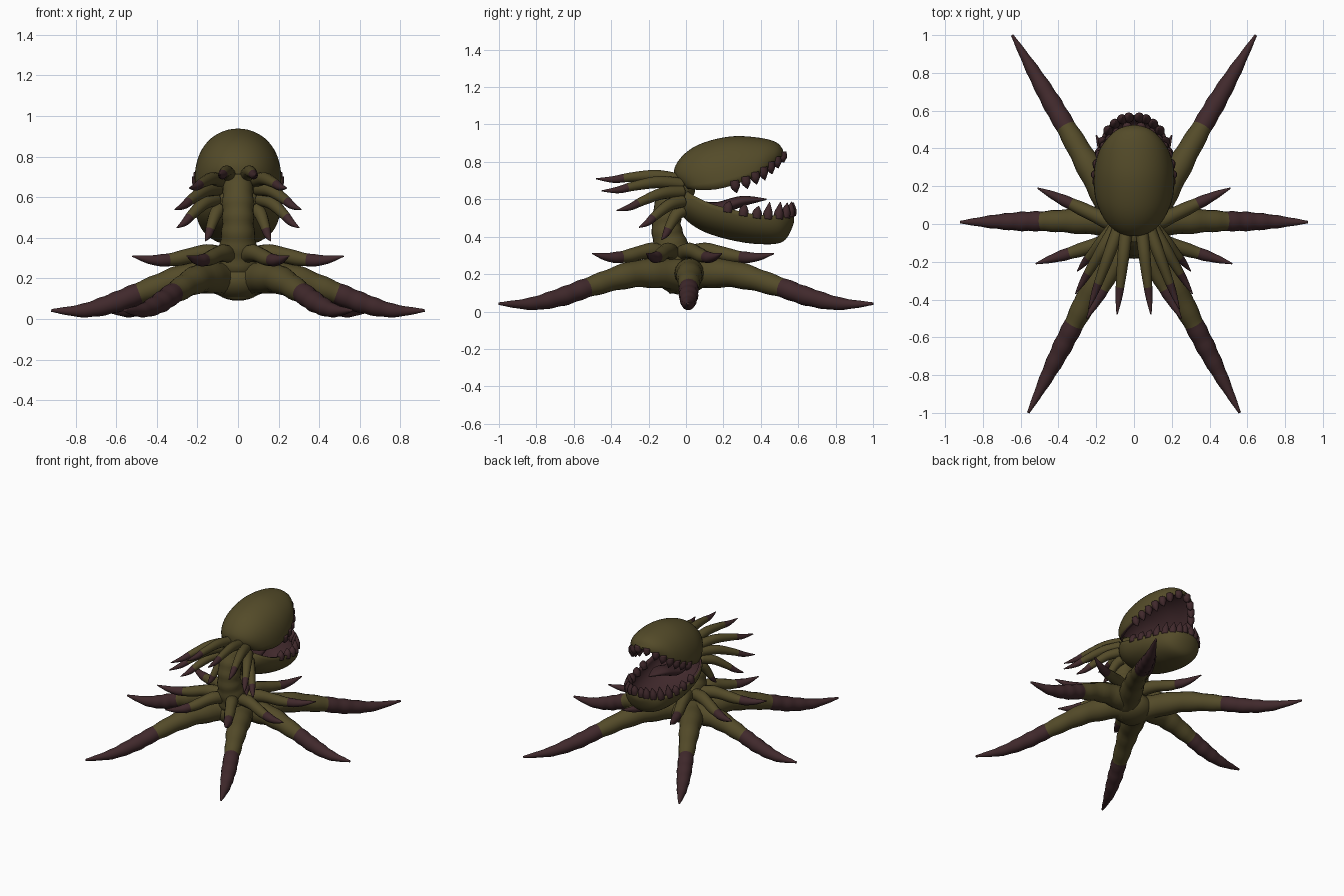
import bpy, bmesh, math
from mathutils import Vector

if "Cube" in bpy.data.objects:
    bpy.data.objects.remove(bpy.data.objects["Cube"])


def material(name, rgb):
    m = bpy.data.materials.new(name)
    m.diffuse_color = (*rgb, 1)
    m.use_nodes = True
    m.node_tree.nodes["Principled BSDF"].inputs["Base Color"].default_value = m.diffuse_color
    return m


OLIVE = material("olive skin", (0.088, 0.070, 0.022))
PURPLE = material("dark purple", (0.052, 0.022, 0.025))


def sample(table, u):
    """Catmull-Rom value of a list of tuples at fractional index u."""
    n = len(table) - 1
    i = min(int(u), n - 1)
    f = u - i
    p = [table[max(0, min(n, i + k))] for k in (-1, 0, 1, 2)]
    return [0.5 * (2 * b + (c - a) * f + (2 * a - 5 * b + 4 * c - d) * f * f
                   + (3 * b - a - 3 * c + d) * f ** 3) for a, b, c, d in zip(*p)]


def finish(bm, name):
    bmesh.ops.remove_doubles(bm, verts=bm.verts, dist=1e-5)
    bmesh.ops.recalc_face_normals(bm, faces=bm.faces)
    for f in bm.faces:
        f.smooth = True
    me = bpy.data.meshes.new(name)
    bm.to_mesh(me)
    bm.free()
    me.materials.append(OLIVE)
    me.materials.append(PURPLE)
    ob = bpy.data.objects.new(name, me)
    bpy.context.collection.objects.link(ob)
    return ob


def tube(name, pts, dark=2.0, sides=16, sub=8, ripple=0.0, waves=9, flat=1.0):
    """Round tapering limb through (x, y, z, r) points; purple past fraction dark."""
    bm = bmesh.new()
    n = (len(pts) - 1) * sub
    d = (Vector(pts[-1][:3]) - Vector(pts[0][:3])).normalized()
    ref = Vector((1, 0, 0)) if abs(d.z) > 0.75 else Vector((0, 0, 1))
    vals = [sample(pts, k / sub) for k in range(n + 1)]
    cs = [Vector(v[:3]) for v in vals]
    rings = []
    for k, v in enumerate(vals):
        t = (cs[min(k + 1, n)] - cs[max(k - 1, 0)]).normalized()
        a = t.cross(ref).normalized()
        b = a.cross(t)
        r = max(v[3], 0.001) * (1 + ripple * math.sin(waves * 2 * math.pi * k / n))
        rings.append([bm.verts.new(cs[k] + (a * math.cos(q) * flat + b * math.sin(q)) * r)
                      for q in (2 * math.pi * j / sides for j in range(sides))])
    for k in range(n):
        for j in range(sides):
            j2 = (j + 1) % sides
            f = bm.faces.new((rings[k][j], rings[k][j2], rings[k + 1][j2], rings[k + 1][j]))
            f.material_index = int((k + 0.5) / n > dark)
    for ring, m in ((rings[0], int(dark < 0)), (rings[-1], int(dark < 1))):
        bm.faces.new(ring).material_index = m
    return finish(bm, name)


def ball(name, loc, size):
    bm = bmesh.new()
    bmesh.ops.create_uvsphere(bm, u_segments=28, v_segments=16, radius=1)
    for v in bm.verts:
        v.co = Vector([c * s + o for c, s, o in zip(v.co, size, loc)])
    return finish(bm, name)


def jaw(name, table, sub=7, n=28):
    """Shell from rows (outer y, z, rim y, z, half width); purple lining."""
    rows = [(*r[:4], r[4] ** 2) for r in table]
    bm = bmesh.new()
    rings = []
    for k in range((len(rows) - 1) * sub + 1):
        oy, oz, ey, ez, w2 = sample(rows, k / sub)
        w = math.sqrt(max(w2, 0))
        ring = []
        for inner in (0, 1):
            for i in (range(n + 1), range(n, -1, -1))[inner]:
                a = math.pi * i / n
                s = max(math.sin(a), 0) ** 0.85 * (0.92 if inner else 1)
                x = max(w - 0.018 * inner, 0) * math.cos(a)
                ring.append(bm.verts.new((x, ey + (oy - ey) * s, ez + (oz - ez) * s)))
        rings.append(ring)
    m = len(rings[0])
    for r0, r1 in zip(rings, rings[1:]):
        for j in range(m):
            j2 = (j + 1) % m
            f = bm.faces.new((r0[j], r0[j2], r1[j2], r1[j]))
            f.material_index = int(j >= n)
    return finish(bm, name)


def teeth(name, table, places, up):
    rows = [(*r[:4], r[4] ** 2) for r in table]
    for s in (1, -1):
        for k, (u, h) in enumerate(places):
            _, _, y, z, w2 = sample(rows, u)
            x = s * (math.sqrt(max(w2, 0)) - 0.012)
            tube(f"{name}_{k}_{'right' if s > 0 else 'left'}",
                 [(x, y - 0.005, z - up * 0.02, 0.026), (x, y, z + up * 0.015, 0.024),
                  (x * 0.96, y + 0.008, z + up * h, 0.002)], dark=-1, sides=10, sub=4)


# Head: two gaping jaws joined at the back
upper = [(-.06, .68, .0, .66, 0), (-.06, .77, .02, .655, .13), (.0, .85, .08, .65, .18),
         (.1, .905, .17, .655, .21), (.25, .937, .28, .685, .212), (.4, .928, .38, .73, .187),
         (.49, .90, .46, .785, .13), (.525, .85, .525, .84, 0)]
lower = [(-.06, .66, .0, .65, 0), (-.05, .57, .02, .635, .12), (.0, .49, .06, .61, .17),
         (.1, .425, .14, .575, .20), (.25, .38, .25, .545, .207), (.4, .36, .37, .52, .195),
         (.52, .375, .48, .515, .16), (.575, .47, .55, .525, .09), (.572, .53, .57, .535, 0)]
jaw("upper_jaw", upper)
jaw("lower_jaw", lower)
teeth("upper_tooth", upper, [(3.85, .045), (4.4, .045), (4.9, .045), (5.4, .05),
                             (5.9, .045), (6.35, .04), (6.8, .035)], -1)
teeth("lower_tooth", lower, [(3.8, .04), (4.5, .045), (5.1, .045), (5.6, .07),
                             (6.2, .07), (6.7, .06), (7.2, .06), (7.7, .05)], 1)
ball("jaw_hinge", (0, -.01, .66), (.10, .06, .075))
tube("tongue", [(0, .03, .57, .03), (0, .16, .55, .035), (0, .3, .59, .028), (0, .43, .6, .004)],
     dark=-1, flat=2.2)

# Neck and hub
tube("neck", [(0, 0, .12, .09), (0, -.04, .25, .11), (0, -.085, .36, .09),
              (0, -.105, .47, .078), (0, -.085, .58, .078), (0, -.03, .68, .07)],
     sides=24, ripple=0.03, waves=8)
ball("hub", (0, -.02, .19), (.14, .14, .1))

# Six walking legs
leg_profile = [(0, .2, .085), (.25, .2, .072), (.49, .135, .054),
               (.65, .08, .05), (.82, .042, .034), (1, .042, .007)]
for s in (1, -1):
    side = "right" if s > 0 else "left"
    for part, (x0, y0), (x1, y1) in (("front_leg", (.06, -.03), (.56, -1)),
                                     ("middle_leg", (.03, .02), (.92, .01)),
                                     ("rear_leg", (.06, .0), (.645, 1))):
        tube(f"{part}_{side}", [(s * (x0 + (x1 - x0) * f), y0 + (y1 - y0) * f, z, r)
                                for f, z, r in leg_profile],
             dark=0.43, ripple=0.04, waves=9)

    # Short feelers around the neck base
    for k, (x, y) in enumerate([(.52, -.21), (.51, .19), (.25, -.5), (.2, .47)]):
        tube(f"base_feeler_{k}_{side}",
             [(s * x * f, -.05 + (y + .05) * f, z, r) for f, z, r in
              ((.05, .3, .045), (.3, .325, .042), (.6, .295, .034), (.8, .29, .025), (1, .31, .004))],
             dark=0.55, sides=12, ripple=0.03, waves=5)

    # Frill tentacles behind the head
    for k, ((x0, z0), (x1, y1, z1)) in enumerate([
            ((.04, .70), (.09, -.48, .71)), ((.08, .68), (.24, -.45, .645)),
            ((.10, .64), (.31, -.37, .54)), ((.11, .59), (.30, -.25, .45)),
            ((.09, .54), (.16, -.13, .385))]):
        pts = [(s * (x0 + (x1 - x0) * f), -.02 + (y1 + .02) * f, z0 + (z1 - z0) * f + dz, r)
               for f, dz, r in ((0, 0, .034), (.3, .022, .032), (.6, .012, .025),
                                (.8, -.002, .018), (1, 0, .003))]
        tube(f"frill_tentacle_{k}_{side}", pts, dark=0.58, sides=12)
